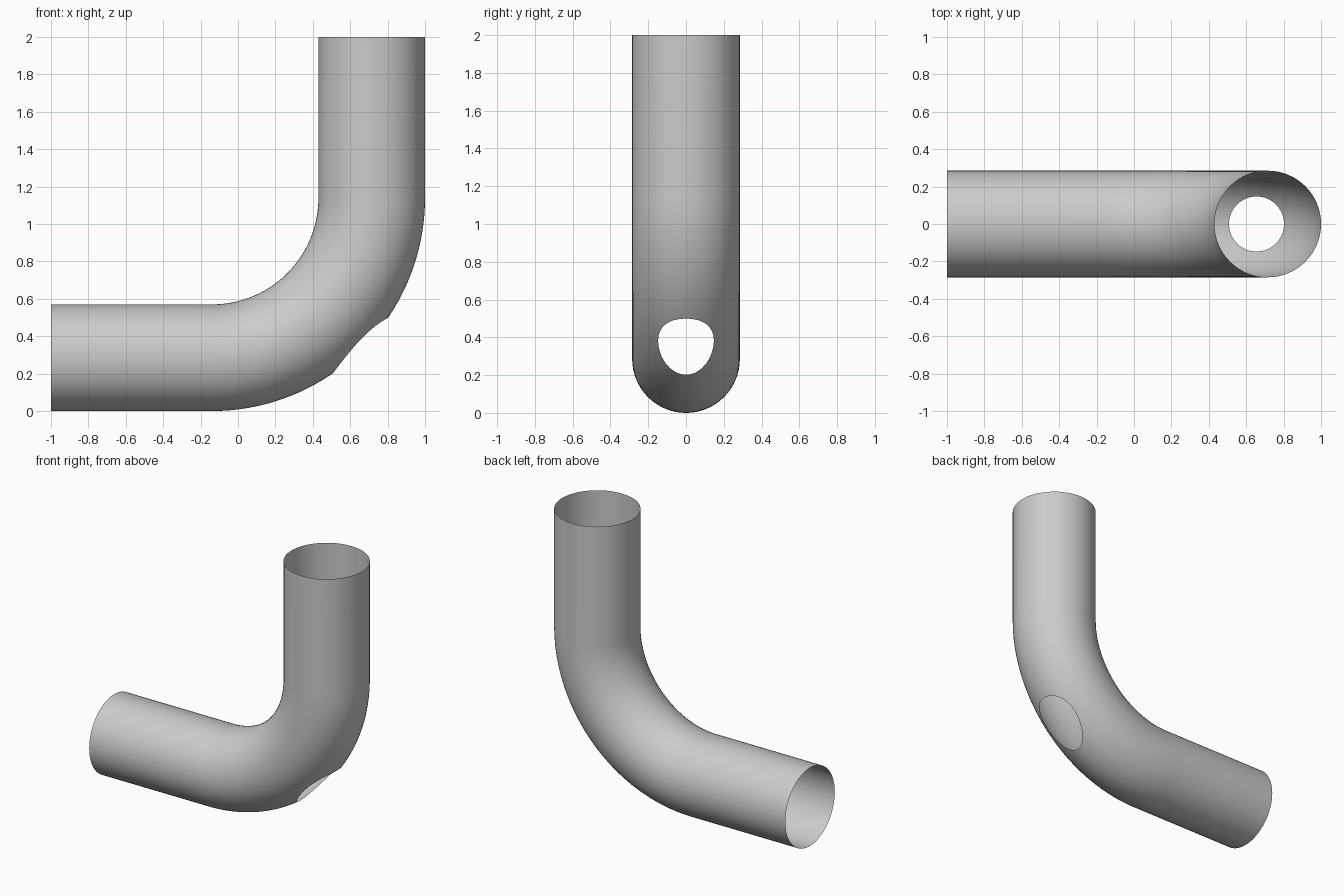
import bpy
import bmesh
import math
from mathutils import Vector, Matrix

cube = bpy.data.objects.get("Cube")
if cube:
    bpy.data.objects.remove(cube, do_unlink=True)

PIPE_R = 0.285
BEND = Vector((-0.14, 0, 1.14))      # centre of the bend
HOLE = Vector((0.655, 0, 0))         # axis of the vertical drill hole
HOLE_R = 0.147
SIDES = 64

grey = bpy.data.materials.new("plain grey")
grey.use_nodes = True
colour = (0.6, 0.6, 0.6, 1)
grey.diffuse_color = colour
grey.node_tree.nodes["Principled BSDF"].inputs["Base Color"].default_value = colour

bm = bmesh.new()


def extrude(edges, offset):
    """Extrude a ring of edges and return the new ring."""
    geom = bmesh.ops.extrude_edge_only(bm, edges=edges)["geom"]
    verts = [g for g in geom if isinstance(g, bmesh.types.BMVert)]
    bmesh.ops.translate(bm, verts=verts, vec=offset)
    ring = set(verts)
    return [e for e in bm.edges if e.verts[0] in ring and e.verts[1] in ring]


# Open pipe: horizontal run, quarter bend, vertical run
place = Matrix.Translation((-1, 0, PIPE_R)) @ Matrix.Rotation(math.pi / 2, 4, 'Y')
bmesh.ops.create_circle(bm, segments=SIDES, radius=PIPE_R, matrix=place)
ring = extrude(bm.edges[:], (BEND.x + 1, 0, 0))
verts = list({v for e in ring for v in e.verts})
last = bmesh.ops.spin(bm, geom=verts + ring, cent=BEND, axis=(0, -1, 0),
                      angle=math.pi / 2, steps=40)["geom_last"]
ring = [g for g in last if isinstance(g, bmesh.types.BMEdge)]
extrude(ring, (0, 0, 2 - BEND.z))
bmesh.ops.remove_doubles(bm, verts=bm.verts[:], dist=0.0001)

# Normals point outwards
bmesh.ops.recalc_face_normals(bm, faces=bm.faces[:])
low = min(bm.faces, key=lambda f: f.calc_center_median().z)
if low.normal.z > 0:
    bmesh.ops.reverse_faces(bm, faces=bm.faces[:])

# Round hole in the outer side of the bend: clip a patch by the drill's sides
patch = bm.faces.layers.int.new("patch")
for f in bm.faces:
    c = f.calc_center_median()
    f[patch] = int(c.z < 0.75 and math.hypot(c.x - HOLE.x, c.y) < 0.23)
for i in range(48):
    a = math.tau * i / 48
    out = Vector((math.cos(a), math.sin(a), 0))
    side = HOLE + out * HOLE_R
    faces = [f for f in bm.faces if f[patch]]
    edges = list({e for f in faces for e in f.edges})
    verts = list({v for f in faces for v in f.verts})
    bmesh.ops.bisect_plane(bm, geom=verts + edges + faces, dist=0.00001,
                           plane_co=side, plane_no=out)
    for f in bm.faces:
        if f[patch] and (f.calc_center_median() - side).dot(out) > 0:
            f[patch] = 0
bmesh.ops.delete(bm, geom=[f for f in bm.faces if f[patch]], context='FACES')
bm.faces.layers.int.remove(patch)

for f in bm.faces:
    f.smooth = True

mesh = bpy.data.meshes.new("bent_pipe")
bm.to_mesh(mesh)
bm.free()
mesh.materials.append(grey)
pipe = bpy.data.objects.new("bent_pipe", mesh)
bpy.context.collection.objects.link(pipe)
